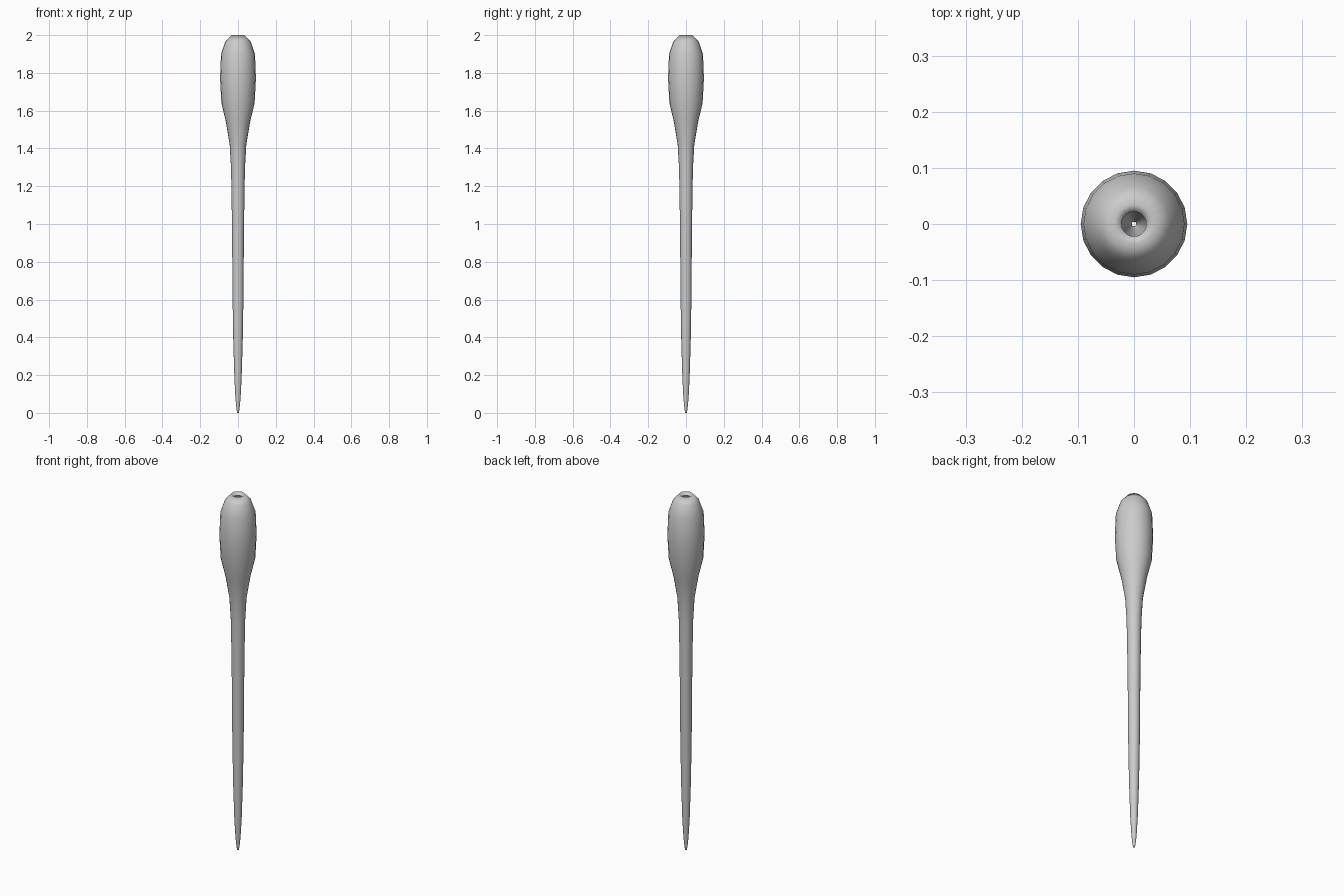
import bpy, bmesh, math

if "Cube" in bpy.data.objects:
    bpy.data.objects.remove(bpy.data.objects["Cube"])

SIDES = 20
# (radius, height) from the open tip up to the rolled lip
PROFILE = [(0.004, 0.0), (0.008, 0.02), (0.013, 0.07), (0.019, 0.18), (0.025, 0.38),
           (0.029, 0.62), (0.031, 0.90), (0.034, 1.15), (0.037, 1.30), (0.044, 1.42),
           (0.064, 1.54), (0.088, 1.64), (0.095, 1.77), (0.090, 1.90),
           (0.067, 1.966), (0.035, 2.0), (0.022, 1.983)]

# Lathed hollow club with a narrow opening at the top
bm = bmesh.new()
rings = [[bm.verts.new((r * math.cos(2 * math.pi * i / SIDES),
                        r * math.sin(2 * math.pi * i / SIDES), z))
          for i in range(SIDES)] for r, z in PROFILE]
for low, high in zip(rings, rings[1:]):
    for i in range(SIDES):
        j = (i + 1) % SIDES
        bm.faces.new((low[i], low[j], high[j], high[i])).smooth = True
mesh = bpy.data.meshes.new("tapered_club")
bm.to_mesh(mesh)
bm.free()
bpy.context.collection.objects.link(bpy.data.objects.new("tapered_club", mesh))
